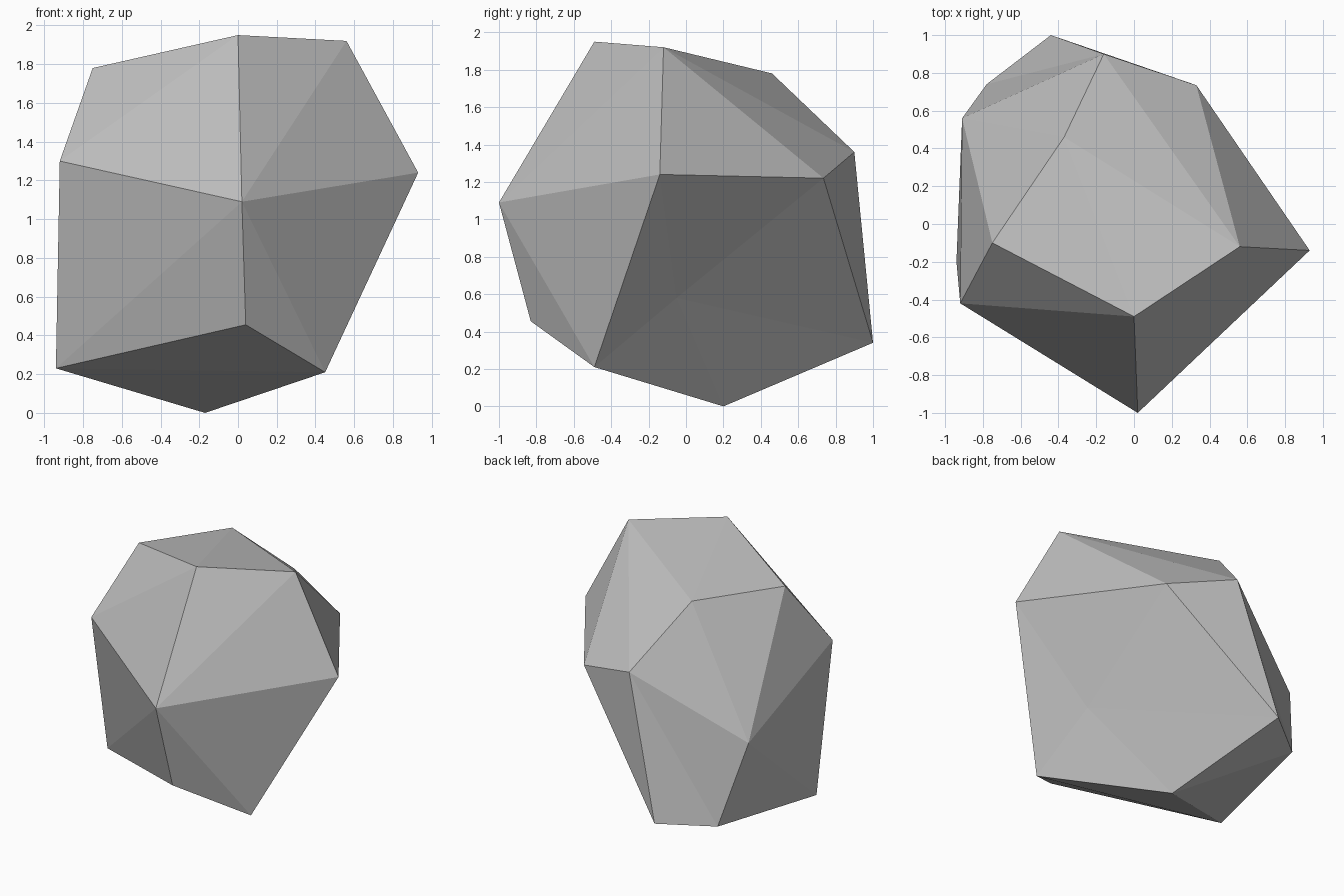
import bpy
import bmesh

# Remove the default cube only
default_cube = bpy.data.objects.get("Cube")
if default_cube:
    bpy.data.objects.remove(default_cube, do_unlink=True)

# Stone material
stone = bpy.data.materials.new("stone_grey")
stone.use_nodes = True
colour = (0.52, 0.52, 0.52, 1)
stone.diffuse_color = colour
stone.node_tree.nodes["Principled BSDF"].inputs["Base Color"].default_value = colour

# Corner points of the boulder, grouped by where they sit
corners = {
    "top_front": (0, -.49, 1.95),
    "top_left": (.56, -.12, 1.92),
    "top_right": (-.75, -.1, 1.78),
    "top_back": (-.37, .46, 1.78),
    "brow_right": (-.92, -.42, 1.3),
    "nose": (.02, -1, 1.09),
    "elbow_left": (.93, -.14, 1.24),
    "back_high": (-.16, .9, 1.36),
    "back_left": (.33, .735, 1.22),
    "back_right": (-.91, .56, .9),
    "back_low": (-.44, 1, .34),
    "heel_right": (-.78, .74, .31),
    "foot_right": (-.94, -.2, .23),
    "chin": (.04, -.83, .455),
    "foot_left": (.45, -.49, .21),
    "base": (-.17, .2, 0),
}

bm = bmesh.new()
vert = {name: bm.verts.new(point) for name, point in corners.items()}

# Convex body
bmesh.ops.convex_hull(bm, input=list(bm.verts))
bmesh.ops.triangulate(bm, faces=list(bm.faces))


def refacet(rim, centre):
    """Replace the facets inside a rim with a fan around a centre vertex."""
    ring = [vert[name] for name in rim]
    inside = set(ring)
    old = [f for f in bm.faces if set(f.verts) <= inside]
    bmesh.ops.delete(bm, geom=old, context="FACES_ONLY")
    for a, b in zip(ring, ring[1:] + ring[:1]):
        if centre not in (a, b):
            bm.faces.new((centre, a, b))


# Shallow dent on the left side, and the crease on the back
dent = bm.verts.new((.37, -.05, .58))
refacet(["elbow_left", "back_left", "back_low", "base", "foot_left"], dent)
refacet(["back_high", "back_right", "heel_right", "back_low"], vert["back_high"])

# Drop spare edges and make every facet face outwards
bmesh.ops.delete(bm, geom=[e for e in bm.edges if not e.link_faces], context="EDGES")
bmesh.ops.recalc_face_normals(bm, faces=list(bm.faces))
for face in bm.faces:
    face.smooth = False

mesh = bpy.data.meshes.new("boulder")
bm.to_mesh(mesh)
bm.free()
mesh.materials.append(stone)
boulder = bpy.data.objects.new("boulder", mesh)
bpy.context.scene.collection.objects.link(boulder)
